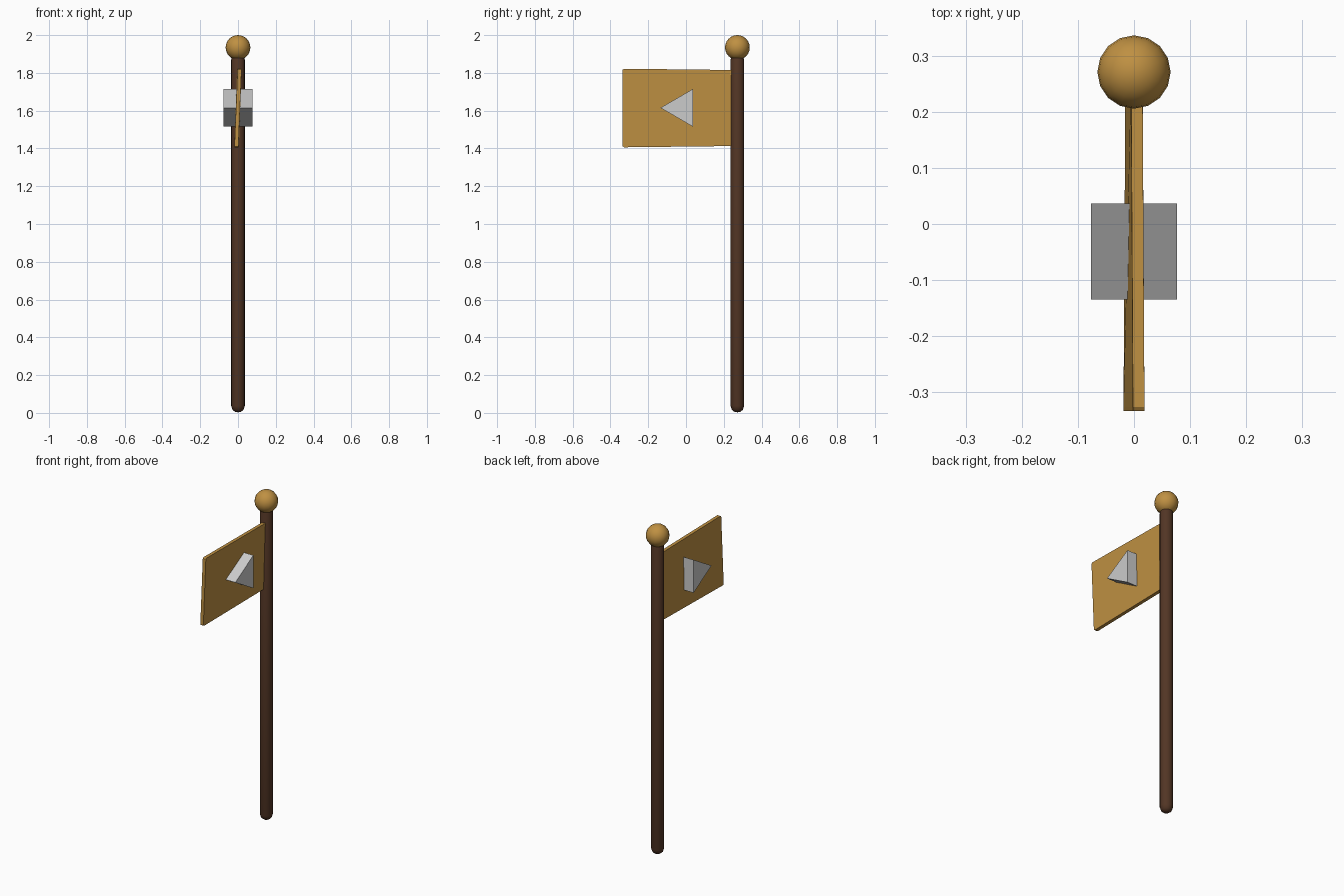
import bpy, bmesh, math
from mathutils import Matrix

if "Cube" in bpy.data.objects:
    bpy.data.objects.remove(bpy.data.objects["Cube"])

POLE_Y = 0.272


def material(name, rgb):
    m = bpy.data.materials.new(name)
    m.diffuse_color = (*rgb, 1)
    m.use_nodes = True
    m.node_tree.nodes["Principled BSDF"].inputs["Base Color"].default_value = m.diffuse_color
    return m


def finish(name, bm, mat=None, smooth=None):
    bmesh.ops.recalc_face_normals(bm, faces=bm.faces[:])
    me = bpy.data.meshes.new(name)
    bm.to_mesh(me)
    bm.free()
    ob = bpy.data.objects.new(name, me)
    bpy.context.collection.objects.link(ob)
    if mat:
        me.materials.append(mat)
    if smooth:
        bpy.ops.object.select_all(action='DESELECT')
        ob.select_set(True)
        bpy.context.view_layer.objects.active = ob
        bpy.ops.object.shade_smooth_by_angle(angle=math.radians(smooth))
    return ob


wood = material("dark_wood", (0.085, 0.036, 0.018))
gold = material("ochre", (0.52, 0.28, 0.055))

# Pole: lathed profile with a rounded foot
bm = bmesh.new()
profile = [(0, 0.003), (0.016, 0.006), (0.029, 0.016), (0.036, 0.037),
           (0.036, 1.87), (0.029, 1.891), (0, 1.90)]
pts = [bm.verts.new((r, POLE_Y, z)) for r, z in profile]
edges = [bm.edges.new(p) for p in zip(pts, pts[1:])]
bmesh.ops.spin(bm, geom=pts + edges, cent=(0, POLE_Y, 0), axis=(0, 0, 1),
               angle=math.tau, steps=16)
bmesh.ops.remove_doubles(bm, verts=bm.verts[:], dist=0.0005)
finish("pole", bm, wood, 50)

# Ball finial
bm = bmesh.new()
bmesh.ops.create_uvsphere(bm, u_segments=16, v_segments=12, radius=0.0655,
                          matrix=Matrix.Translation((0, POLE_Y, 1.9345)))
finish("finial_ball", bm, gold, 40)

# Flag: thin slab that leans a little more towards its free end
bm = bmesh.new()
bmesh.ops.create_cube(bm, size=1)
bmesh.ops.bevel(bm, geom=bm.edges[:], offset=0.012, segments=1, affect='EDGES')
for v in bm.verts:
    x, y, z = v.co
    free = 0.5 - y
    v.co = (x * 0.021 + z * (0.01 + 0.007 * free),
            -0.034 + y * 0.602,
            1.614 + z * (0.402 + 0.014 * free))
finish("flag", bm, gold)

# Triangular emblem passing through the flag
bm = bmesh.new()
tri = [bm.verts.new((-0.077, y, z)) for y, z in
       [(-0.135, 1.615), (0.037, 1.515), (0.037, 1.715)]]
face = bm.faces.new(tri)
ext = bmesh.ops.extrude_face_region(bm, geom=[face])
bmesh.ops.translate(bm, vec=(0.154, 0, 0),
                    verts=[g for g in ext["geom"] if isinstance(g, bmesh.types.BMVert)])
# Keep a closed prism: restore the starting cap if the extrusion removed it
bmesh.ops.holes_fill(bm, edges=bm.edges[:], sides=3)
finish("triangle_emblem", bm)
